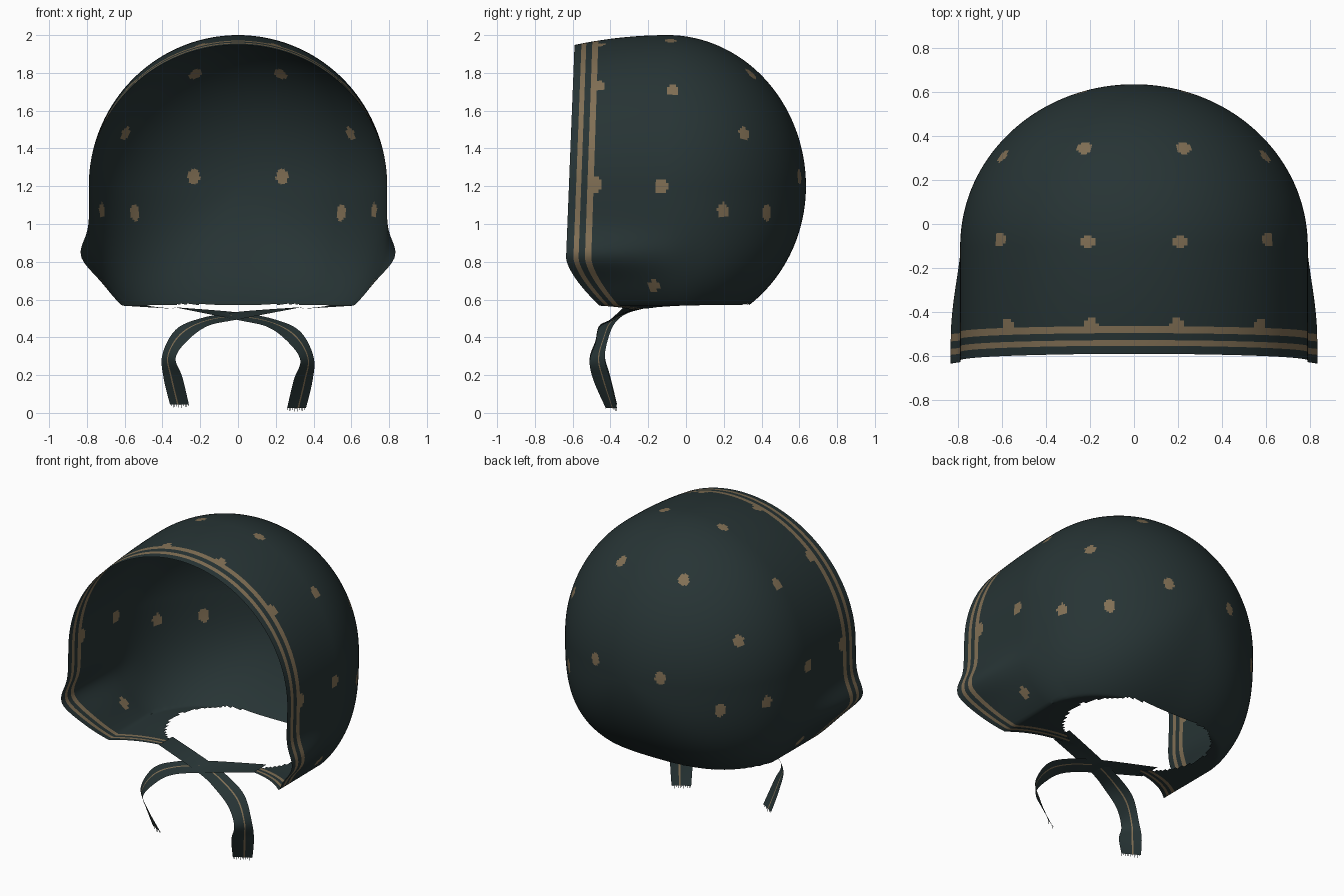
import bpy, bmesh, math
from mathutils import Vector
from mathutils.bvhtree import BVHTree

cube = bpy.data.objects.get("Cube")
if cube:
    bpy.data.objects.remove(cube, do_unlink=True)


def material(name, rgb):
    m = bpy.data.materials.new(name)
    m.use_nodes = True
    col = (*rgb, 1.0)
    m.diffuse_color = col
    bsdf = m.node_tree.nodes["Principled BSDF"]
    bsdf.inputs["Base Color"].default_value = col
    bsdf.inputs["Roughness"].default_value = 0.9
    return m


CLOTH = material("dark teal cloth", (0.02, 0.034, 0.035))
TAN = material("tan print", (0.22, 0.16, 0.09))


def finish(bm, name):
    mesh = bpy.data.meshes.new(name)
    bm.to_mesh(mesh)
    bm.free()
    ob = bpy.data.objects.new(name, mesh)
    bpy.context.collection.objects.link(ob)
    mesh.materials.append(CLOTH)
    mesh.materials.append(TAN)
    bpy.ops.object.select_all(action='DESELECT')
    ob.select_set(True)
    bpy.context.view_layer.objects.active = ob
    bpy.ops.object.shade_smooth_by_angle(angle=math.radians(40))
    return ob


def smooth(t):
    t = max(0.0, min(1.0, t))
    return t * t * (3 - 2 * t)


# Bonnet: arches swept from the face opening to the back pole
CENTRE_Z, HALF_W, FLOOR = 1.2, 0.79, 0.57
FRONT, MID, BACK = -0.6, -0.1, 0.635
SEGS = 280


def rim_y(z):
    if z >= 0.82:
        return -0.59 - 0.045 * (1.95 - z) / 1.13
    return -0.635 + 0.175 * ((0.82 - z) / 0.25) ** 1.5


def arch_point(y0, k, a):
    """Point of the arch at station y0, shrunk by k, at angle a from the top."""
    s, c = math.sin(a), math.cos(a)
    front = smooth((0.1 - y0) / 0.6)
    if c >= 0:
        dip = 0.065 * min(0, (y0 - MID) / 0.5) ** 2
        x, dz = HALF_W * s, 0.8 * c * (1 - dip)
    else:
        r = (abs(s) ** 3 + abs(c) ** 3) ** (-1 / 3)
        x, dz = HALF_W * s * r, 0.78 * c * r
    x, z = x * k, CENTRE_Z + dz * k
    x += math.copysign(0.07, x) * front * math.exp(-((z - 0.83) / 0.11) ** 2) * min(1, abs(x) / 0.3)
    y = y0
    if y0 < 0.1:
        t = (y0 - FRONT) / (0.1 - FRONT)
        y = rim_y(z) * (1 - t) + 0.1 * t
    sag = FLOOR - 0.04 * front * max(0, 1 - abs(x) / 0.65)
    return Vector((x, y, max(z, sag))), z < sag


stripe_edges = [0, 0.037, 0.063, 0.095, 0.127]
stations = [(FRONT + o, 1.0) for o in stripe_edges]
stations += [(-0.473 + 0.373 * i / 28, 1.0) for i in range(1, 28)]
for i in range(100):
    a = math.radians(89.7) * i / 99
    stations.append((MID + (BACK - MID) * math.sin(a), math.cos(a)))

bm = bmesh.new()
rings = []
for y0, k in stations:
    ring = []
    for j in range(SEGS):
        p, low = arch_point(y0, k, 2 * math.pi * j / SEGS - math.pi)
        ring.append((bm.verts.new(p), low))
    rings.append(ring)
for i in range(len(rings) - 1):
    for j in range(SEGS):
        n = (j + 1) % SEGS
        quad = [rings[i][j], rings[i][n], rings[i + 1][n], rings[i + 1][j]]
        mid = sum((v.co for v, _ in quad), Vector()) / 4
        # Neck opening in the flat underside
        if any(low for _, low in quad) and (mid.x / 0.48) ** 2 + ((mid.y - 0.03) / 0.36) ** 2 < 1:
            continue
        f = bm.faces.new([v for v, _ in quad])
        f.material_index = 1 if i in (1, 3) else 0
bm.faces.new([v for v, _ in rings[-1]])
loose = [v for v in bm.verts if not v.link_faces]
bmesh.ops.delete(bm, geom=loose, context='VERTS')
bmesh.ops.recalc_face_normals(bm, faces=bm.faces)

# Printed dots, mirrored left and right
DOTS = [(.23, .59, 1.25), (.23, .35, 1.8), (.6, .31, 1.48), (.53, .41, 1.06),
        (.75, .21, 1.07), (.21, -.08, 1.98), (.61, -.07, 1.71), (.8, -.13, 1.2),
        (.2, -.46, 1.95), (.57, -.46, 1.73), (.8, -.475, 1.21), (.72, -.17, .66)]
bm.faces.ensure_lookup_table()
tree = BVHTree.FromBMesh(bm)
spots = []
for x, y, z in DOTS:
    for side in (1, -1):
        spots.append(tree.find_nearest(Vector((x * side, y, z)))[0])
for f in bm.faces:
    c = f.calc_center_median()
    for s in spots:
        d = c - s
        if d.x ** 2 + d.y ** 2 + (0.8 * d.z) ** 2 < 0.033 ** 2:
            f.material_index = 1
            break
finish(bm, "bonnet")

# Tie straps: ribbons that cross under the chin and hang down
PATH = [((.34, -.26, .56), (0, .07, 0)),
        ((.0, -.35, .515), (0, .05, .02)),
        ((-.18, -.41, .48), (-.02, .05, .02)),
        ((-.30, -.44, .41), (-.03, .04, .03)),
        ((-.365, -.47, .30), (-.035, .04, .01)),
        ((-.345, -.445, .19), (-.05, .045, 0)),
        ((-.31, -.395, .045), (-.05, .03, 0))]
COLUMNS = [-1, -0.5, 0.1, 0.25, 0.7, 1]


def spline(points, t):
    """Catmull-Rom curve through the points, t counted in points."""
    i = min(int(t), len(points) - 2)
    u = t - i
    p = [Vector(points[max(0, min(len(points) - 1, i + d))]) for d in (-1, 0, 1, 2)]
    return 0.5 * (2 * p[1] + (p[2] - p[0]) * u + (2 * p[0] - 5 * p[1] + 4 * p[2] - p[3]) * u * u
                  + (3 * p[1] - p[0] - 3 * p[2] + p[3]) * u ** 3)


def strap(name, side, drop):
    bm = bmesh.new()
    rows = []
    steps = 48
    for i in range(steps + 1):
        t = (len(PATH) - 1) * i / steps
        c = spline([p for p, _ in PATH], t)
        w = spline([q for _, q in PATH], t)
        c.z -= drop * i / steps
        row = []
        for u in COLUMNS:
            p = c + w * u
            row.append(bm.verts.new((p.x * side, p.y, p.z)))
        rows.append(row)
    for i in range(steps):
        for j in range(len(COLUMNS) - 1):
            f = bm.faces.new((rows[i][j], rows[i][j + 1], rows[i + 1][j + 1], rows[i + 1][j]))
            f.material_index = 1 if j == 2 and i > 8 else 0
    # Frayed threads along the cut end
    a, b = rows[-1][0].co.copy(), rows[-1][-1].co.copy()
    for n in range(11):
        p, q = a.lerp(b, n / 11), a.lerp(b, (n + 0.35) / 11)
        tip = (p + q) / 2
        tip.z -= 0.025 if n % 2 else 0.02
        bm.faces.new([bm.verts.new(v) for v in (p, q, tip)])
    finish(bm, name)


strap("right_strap", 1, 0.0)
strap("left_strap", -1, 0.02)
